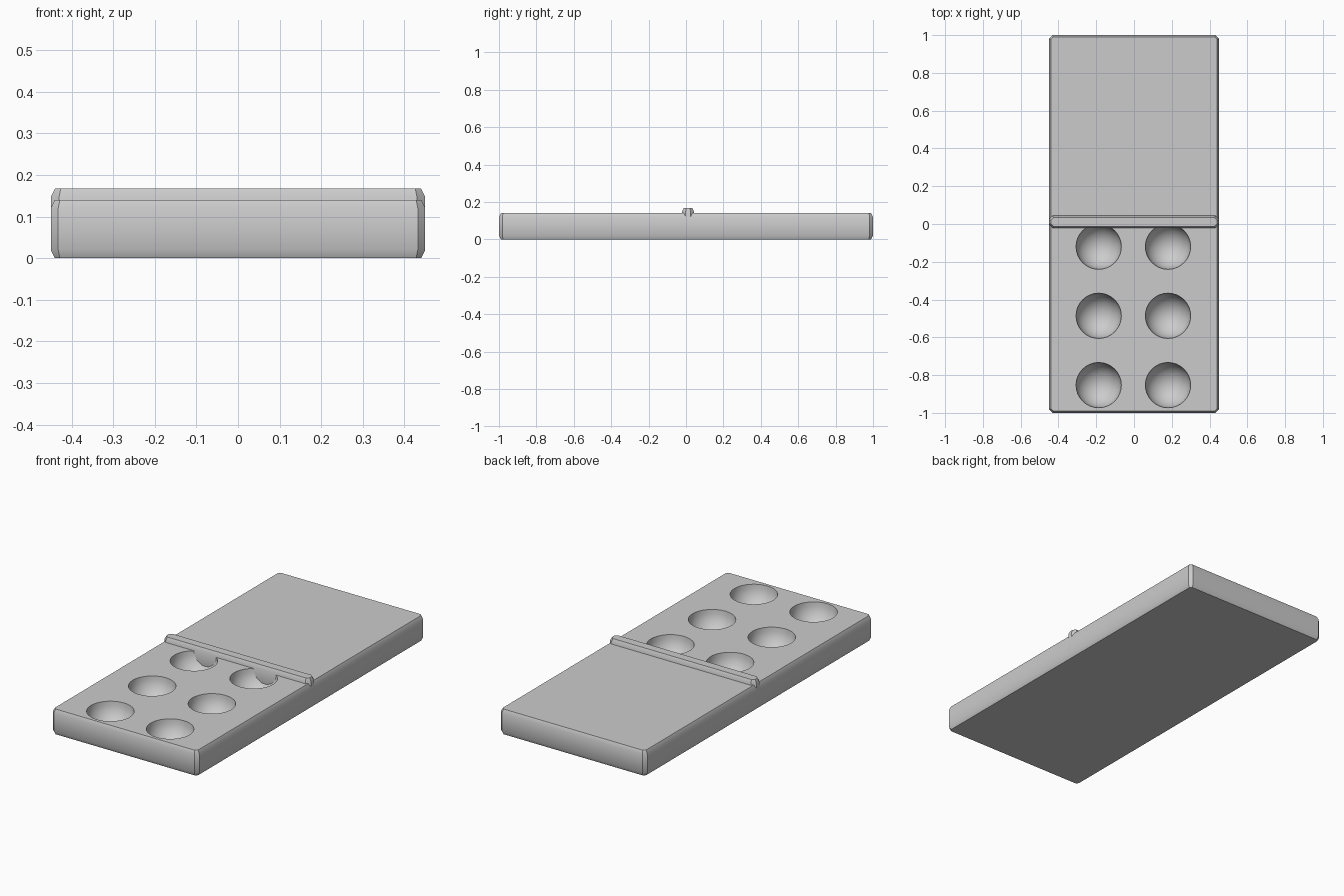
import bpy, bmesh, math

default = bpy.data.objects.get("Cube")
if default:
    bpy.data.objects.remove(default, do_unlink=True)

grey = bpy.data.materials.new("plain_grey")
grey.use_nodes = True
colour = (0.6, 0.6, 0.6, 1)
grey.diffuse_color = colour
grey.node_tree.nodes["Principled BSDF"].inputs["Base Color"].default_value = colour


def add_object(name, bm):
    bmesh.ops.recalc_face_normals(bm, faces=bm.faces)
    mesh = bpy.data.meshes.new(name)
    bm.to_mesh(mesh)
    bm.free()
    mesh.materials.append(grey)
    obj = bpy.data.objects.new(name, mesh)
    bpy.context.collection.objects.link(obj)
    return obj


def smooth(obj):
    bpy.ops.object.select_all(action="DESELECT")
    obj.select_set(True)
    bpy.context.view_layer.objects.active = obj
    bpy.ops.object.shade_smooth_by_angle(angle=math.radians(30))


def chamfered_block(name, hx, hy, y_mid, z0, z1, corner, inset=0.01, rise=0.02):
    """Block with cut corners and steep chamfers round its top and bottom."""
    bm = bmesh.new()
    rings = []
    for z, d in ((z0, inset), (z0 + rise, 0), (z1 - rise, 0), (z1, inset)):
        x, y = hx - d, hy - d
        c = corner - d * 0.6
        outline = [(x, y - c), (x - c, y), (c - x, y), (-x, y - c),
                   (-x, c - y), (c - x, -y), (x - c, -y), (x, c - y)]
        rings.append([bm.verts.new((px, py + y_mid, z)) for px, py in outline])
    for low, high in zip(rings, rings[1:]):
        for i in range(len(low)):
            j = (i + 1) % len(low)
            bm.faces.new((low[i], low[j], high[j], high[i]))
    bm.faces.new(rings[0])
    bm.faces.new(rings[-1])
    return add_object(name, bm)


# Long tile body
top = 0.14
body = chamfered_block("tile_body", 0.45, 1.0, 0, 0, top, 0.018)

# Six round bowls sunk into the front half
bm = bmesh.new()
for x in (-0.187, 0.18):
    for y in (-0.12, -0.486, -0.853):
        ball = bmesh.ops.create_uvsphere(bm, u_segments=32, v_segments=16, radius=0.12)
        bmesh.ops.translate(bm, verts=ball["verts"], vec=(x, y, top))
cutter = add_object("bowl_cutter", bm)
cutter.hide_render = True
cut = body.modifiers.new("bowls", "BOOLEAN")
cut.operation = "DIFFERENCE"
cut.solver = "EXACT"
cut.object = cutter
bpy.context.view_layer.objects.active = body
bpy.ops.object.modifier_apply(modifier=cut.name)
bpy.data.objects.remove(cutter, do_unlink=True)
smooth(body)

# Raised bar across the middle, sunk into the body
bar = chamfered_block("divider_bar", 0.45, 0.033, 0.011, 0.025, 0.167, 0.02)
smooth(bar)
